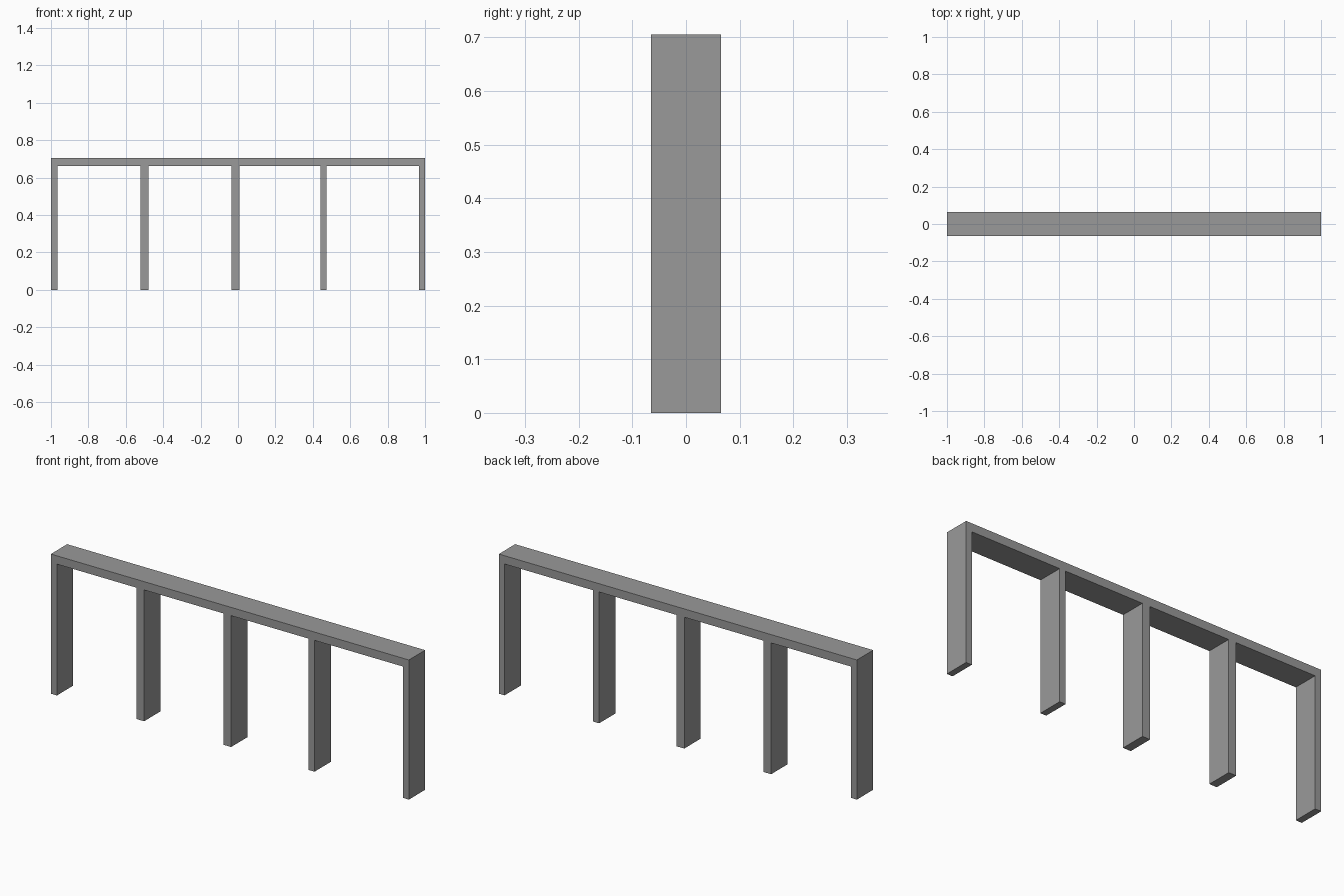
import bpy
import bmesh

cube = bpy.data.objects.get("Cube")
if cube:
    bpy.data.objects.remove(cube, do_unlink=True)

HALF_DEPTH = 0.065
UNDERSIDE, TOP = 0.663, 0.705
# Left and right edge of each post
POSTS = [(-1, -0.966), (-0.521, -0.479), (-0.036, 0.007), (0.44, 0.473), (0.968, 1)]

grey = bpy.data.materials.new("mid_grey")
grey.use_nodes = True
colour = (0.32, 0.32, 0.32, 1)
grey.diffuse_color = colour
grey.node_tree.nodes["Principled BSDF"].inputs["Base Color"].default_value = colour

# Comb-shaped front outline: posts below, straight beam on top
outline = []
for i, (a, b) in enumerate(POSTS):
    if i > 0:
        outline.append((a, UNDERSIDE))
    outline += [(a, 0), (b, 0)]
    if i < len(POSTS) - 1:
        outline.append((b, UNDERSIDE))
outline += [(1, TOP), (-1, TOP)]

# Extrude the outline through the depth
bm = bmesh.new()
face = bm.faces.new([bm.verts.new((x, -HALF_DEPTH, z)) for x, z in outline])
extruded = bmesh.ops.extrude_face_region(bm, geom=[face], use_keep_orig=True)["geom"]
moved = [v for v in extruded if isinstance(v, bmesh.types.BMVert)]
bmesh.ops.translate(bm, verts=moved, vec=(0, 2 * HALF_DEPTH, 0))
bmesh.ops.recalc_face_normals(bm, faces=bm.faces)

mesh = bpy.data.meshes.new("post_and_beam_frame")
bm.to_mesh(mesh)
bm.free()
mesh.materials.append(grey)
frame = bpy.data.objects.new("post_and_beam_frame", mesh)
bpy.context.collection.objects.link(frame)
